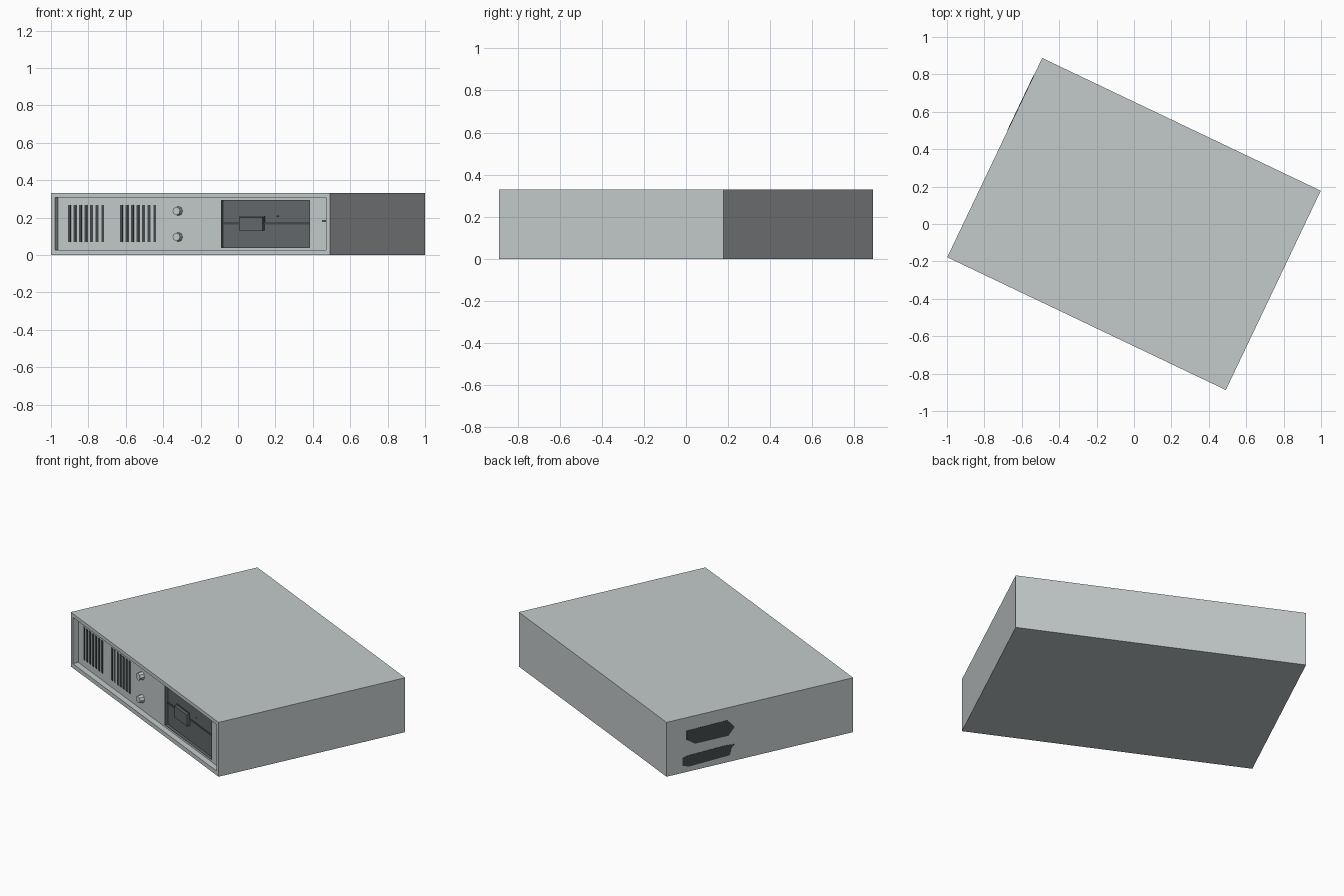
import bpy, bmesh, math
from mathutils import Matrix, Vector

if "Cube" in bpy.data.objects:
    bpy.data.objects.remove(bpy.data.objects["Cube"])

TURN = Matrix.Rotation(math.radians(-25.48), 4, 'Z')   # whole case is turned on its base
W, D, H = 0.825, 0.59, 0.33                            # half width, half depth, height
PANEL = -D + 0.035                                     # front panel plane
DRIVE = PANEL + 0.02                                   # drive face plane


def material(name, rgb):
    m = bpy.data.materials.new(name)
    m.diffuse_color = (*rgb, 1)
    m.use_nodes = True
    m.node_tree.nodes["Principled BSDF"].inputs["Base Color"].default_value = m.diffuse_color
    return m


BODY = material("case_grey", (0.55, 0.59, 0.60))
DARK = material("drive_charcoal", (0.125, 0.14, 0.146))
BLACK = material("slot_black", (0.06, 0.068, 0.072))


def finish(name, bm, mat):
    bmesh.ops.recalc_face_normals(bm, faces=bm.faces)
    bm.transform(TURN)
    me = bpy.data.meshes.new(name)
    bm.to_mesh(me)
    bm.free()
    me.materials.append(mat)
    ob = bpy.data.objects.new(name, me)
    bpy.context.collection.objects.link(ob)
    return ob


def box(name, x0, x1, y0, y1, z0, z1, mat):
    bm = bmesh.new()
    bmesh.ops.create_cube(bm, size=1)
    for v in bm.verts:
        v.co = Vector(((x0 + x1) / 2 + v.co.x * (x1 - x0),
                       (y0 + y1) / 2 + v.co.y * (y1 - y0),
                       (z0 + z1) / 2 + v.co.z * (z1 - z0)))
    return finish(name, bm, mat)


def plate(name, x0, x1, y, z0, z1, mat, t=0.003):
    return box(name, x0, x1, y - t, y + t, z0, z1, mat)


def cut(ob, cutter):
    mod = ob.modifiers.new("cut", 'BOOLEAN')
    mod.operation = 'DIFFERENCE'
    mod.solver = 'EXACT'
    mod.object = cutter
    bpy.context.view_layer.objects.active = ob
    bpy.ops.object.modifier_apply(modifier=mod.name)
    bpy.data.objects.remove(cutter)


# Case with recessed front panel and drive bay
case = box("case", -W, W, -D, D, 0, H, BODY)
cut(case, box("front_cutter", -W + 0.023, W - 0.022, -D - 0.1, PANEL, 0.026, 0.308, BODY))
X0, X1, Z0, Z1 = 0.164, 0.691, 0.037, 0.294
cut(case, box("bay_cutter", X0, X1, -D - 0.1, DRIVE, Z0, Z1, BODY))

# Vent slots, two groups
for g, start in enumerate((-0.742, -0.434)):
    for i in range(7):
        x = start + i * 0.033
        plate(f"vent_slot_{g}_{i}", x, x + 0.016, PANEL, 0.07, 0.267, BLACK)

# Round buttons
for name, z in (("upper_button", 0.235), ("lower_button", 0.096)):
    bm = bmesh.new()
    bmesh.ops.create_cone(bm, cap_ends=True, segments=8, radius1=0.025, radius2=0.022, depth=0.03,
                          matrix=Matrix.Translation((-0.088, PANEL - 0.012, z))
                          @ Matrix.Rotation(math.pi / 2, 4, 'X'))
    finish(name, bm, BODY)

# Drive face and dark bay lining
plate("drive_face", X0, X1, DRIVE, Z0, Z1, DARK)
for n, x in (("left", X0), ("right", X1 - 0.003)):
    box(f"bay_lining_{n}", x, x + 0.003, PANEL - 0.001, DRIVE, Z0, Z1, DARK)
for n, z in (("bottom", Z0), ("top", Z1 - 0.003)):
    box(f"bay_lining_{n}", X0, X1, PANEL - 0.001, DRIVE, z, z + 0.003, DARK)

# Disk slot, latch and indicator
plate("disk_slot", X0 + 0.003, X1 - 0.003, DRIVE, 0.164, 0.176, BLACK, 0.005)
plate("latch_pocket", 0.262, 0.415, DRIVE, 0.165, 0.207, BLACK, 0.0045)
box("latch", 0.272, 0.412, DRIVE - 0.022, DRIVE, 0.13, 0.2, DARK)
plate("drive_light", 0.483, 0.495, DRIVE, 0.202, 0.212, BLACK, 0.005)
plate("power_light", 0.765, 0.79, PANEL, 0.176, 0.188, BLACK, 0.004)

# Dark patches low on the left side near the back: (distance from back, height)
patches = {
    "upper_side_vent": ((.127, .25), (.127, .195), (.18, .16), (.39, .16), (.43, .205), (.385, .255)),
    "lower_side_vent": ((.10, .09), (.10, .045), (.14, .03), (.40, .04), (.41, .08), (.43, .10),
                        (.37, .105), (.14, .098)),
}
for name, pts in patches.items():
    bm = bmesh.new()
    face = bm.faces.new([bm.verts.new((-W - 0.002, D - t, z)) for t, z in pts])
    ext = bmesh.ops.extrude_face_region(bm, geom=[face])
    bmesh.ops.translate(bm, vec=(0.004, 0, 0),
                        verts=[v for v in ext["geom"] if isinstance(v, bmesh.types.BMVert)])
    finish(name, bm, BLACK)
